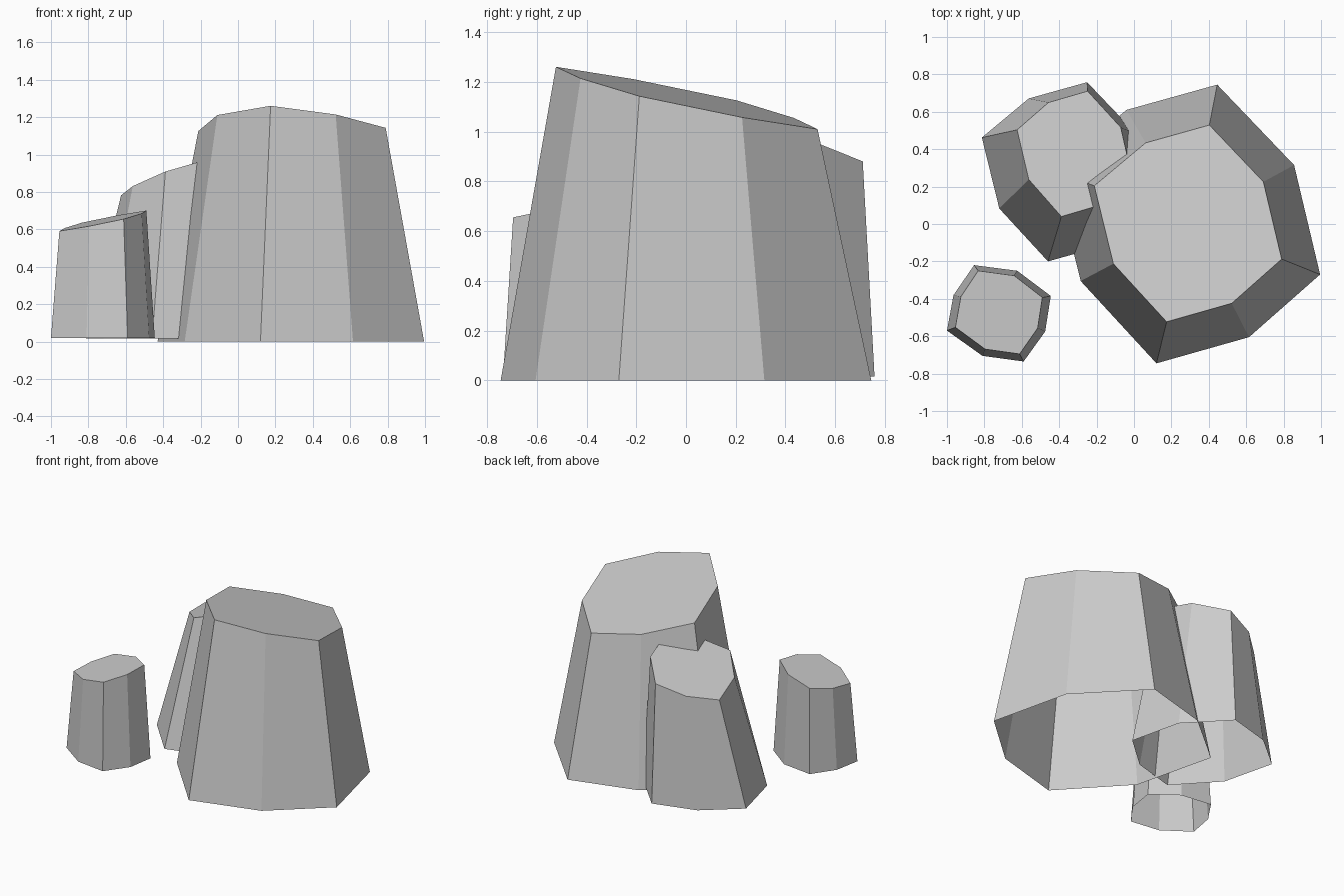
import bpy

if "Cube" in bpy.data.objects:
    bpy.data.objects.remove(bpy.data.objects["Cube"])

# Shared eight-sided footprint of the two larger rocks
FOOT = [(0.12, -0.745), (0.615, -0.605), (0.995, -0.27), (0.856, 0.315),
        (0.445, 0.745), (-0.04, 0.61), (-0.43, 0.285), (-0.285, -0.305)]
# Footprint of the small rock
SMALL = [(-0.59, -0.735), (-0.475, -0.575), (-0.445, -0.385), (-0.625, -0.25),
         (-0.855, -0.22), (-0.965, -0.38), (-1.0, -0.57), (-0.81, -0.705)]


def rock(name, foot, taper, shift, z0, slope):
    """Tapered column, open underneath, with a tilted flat cap z = a + b*x + c*y."""
    n = len(foot)
    a, b, c = slope
    bottom = [(x, y, z0) for x, y in foot]
    top = []
    for x, y in foot:
        tx, ty = x * taper[0] + shift[0], y * taper[1] + shift[1]
        top.append((tx, ty, a + b * tx + c * ty))
    faces = [(i, (i + 1) % n, n + (i + 1) % n, n + i) for i in range(n)]
    faces.append(tuple(range(n, 2 * n)))
    mesh = bpy.data.meshes.new(name)
    mesh.from_pydata(bottom + top, [], faces)
    mesh.update()
    obj = bpy.data.objects.new(name, mesh)
    bpy.context.collection.objects.link(obj)
    return obj


# Tall main rock
rock("large_rock", FOOT, (0.703, 0.706), (0.09, 0.003), 0.0,
     (1.156, -0.07, -0.223))

# Medium rock leaning into the back left of the main one
medium = [(0.643 * x - 0.537, 0.643 * y + 0.279) for x, y in FOOT]
rock("medium_rock", medium, (0.67, 0.70), (-0.08, 0.18), 0.015,
     (1.038, 0.321, -0.11))

# Small separate rock at the front left
rock("small_rock", SMALL, (0.838, 0.864), (-0.117, -0.06), 0.02,
     (0.831, 0.215, 0.064))
